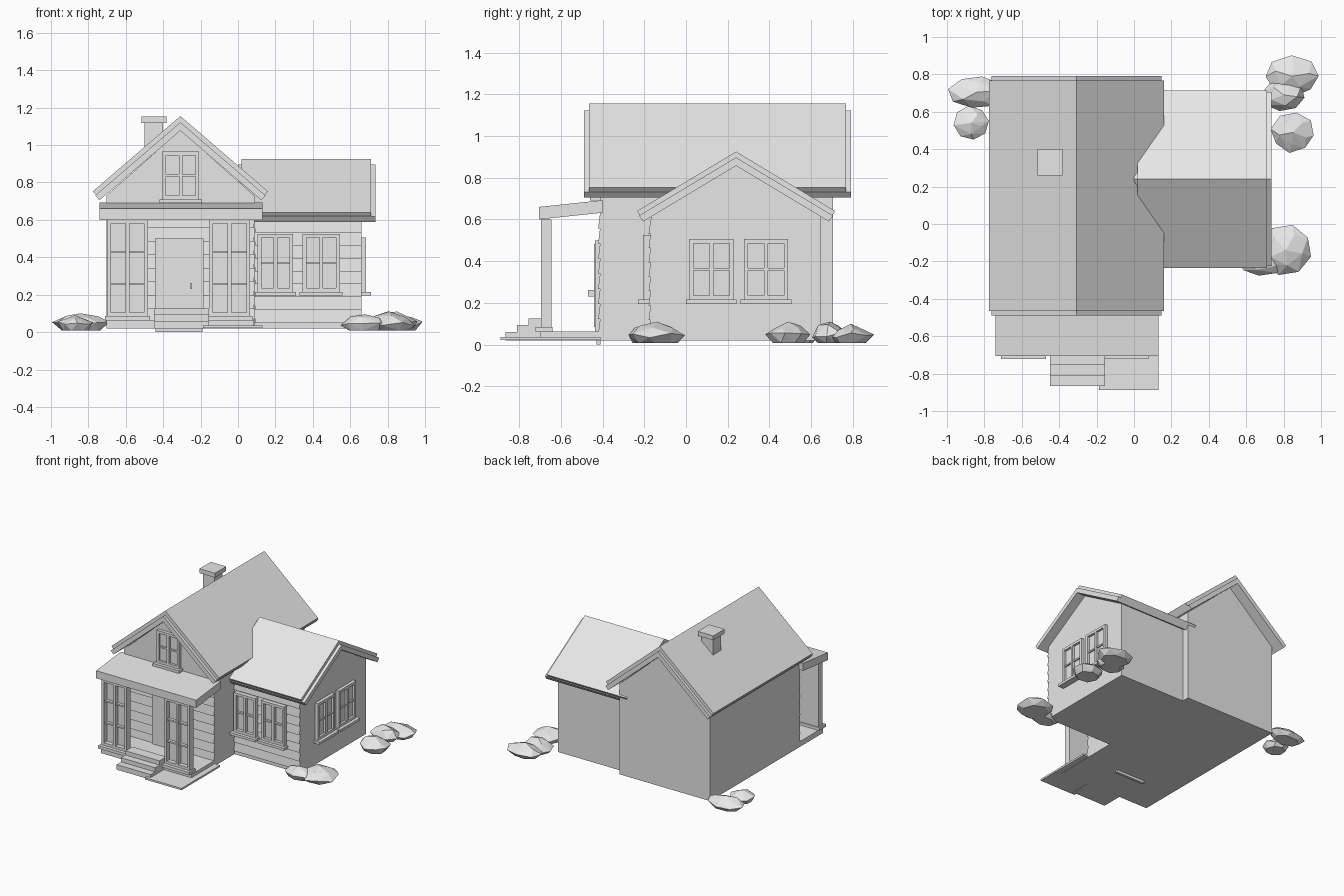
import bpy, bmesh, math, random
from mathutils import Matrix, Vector

old = bpy.data.objects.get("Cube")
if old:
    bpy.data.objects.remove(old, do_unlink=True)

paint = bpy.data.materials.new("light_grey")
paint.use_nodes = True
paint.diffuse_color = (0.8, 0.8, 0.8, 1)
paint.node_tree.nodes["Principled BSDF"].inputs["Base Color"].default_value = (0.8, 0.8, 0.8, 1)


def finish(name, bm):
    bmesh.ops.recalc_face_normals(bm, faces=bm.faces[:])
    mesh = bpy.data.meshes.new(name)
    bm.to_mesh(mesh)
    bm.free()
    mesh.materials.append(paint)
    obj = bpy.data.objects.new(name, mesh)
    bpy.context.collection.objects.link(obj)
    return obj


def add_box(bm, x, y, z):
    size = [b - a for a, b in (x, y, z)]
    mid = [(a + b) / 2 for a, b in (x, y, z)]
    m = Matrix.Translation(mid) @ Matrix.Diagonal((*size, 1))
    bmesh.ops.create_cube(bm, size=1, matrix=m)


def box(name, x, y, z):
    bm = bmesh.new()
    add_box(bm, x, y, z)
    return finish(name, bm)


def prism(name, profile, axis, lo, hi):
    """Extrude a (side, z) profile along x or y."""
    bm = bmesh.new()
    put = (lambda s, z, t: (t, s, z)) if axis == "x" else (lambda s, z, t: (s, t, z))
    face = bm.faces.new([bm.verts.new(put(s, z, lo)) for s, z in profile])
    new = bmesh.ops.extrude_face_region(bm, geom=[face])["geom"]
    step = Vector(put(0, 0, hi - lo))
    bmesh.ops.translate(bm, vec=step, verts=[v for v in new if isinstance(v, bmesh.types.BMVert)])
    return finish(name, bm)


def gable_layer(name, axis, mid, ridge, slope, half, thick, lo, hi):
    """Chevron shaped roof layer, its thickness measured vertically."""
    eave = ridge - slope * half
    k = 0.5 * thick
    prism(name, [(mid - half, eave), (mid, ridge), (mid + half, eave),
                 (mid + half - k, eave - thick + slope * k), (mid, ridge - thick),
                 (mid - half + k, eave - thick + slope * k)], axis, lo, hi)


def house_walls(name, axis, mid, half, eave, ridge, lo, hi):
    prism(name, [(mid - half, 0.02), (mid + half, 0.02), (mid + half, eave),
                 (mid, ridge), (mid - half, eave)], axis, lo, hi)


def window(name, side, plane, u, z, rows=2, depth=0.025, sill=True):
    """Framed window with glazing bars; side is front (-y) or side (+x)."""
    bm = bmesh.new()

    def part(a, b, c, d, inner, outer):
        if side == "front":
            add_box(bm, (a, b), (plane - outer, plane - inner), (c, d))
        else:
            add_box(bm, (plane + inner, plane + outer), (a, b), (c, d))

    (a, b), (c, d) = u, z
    f, mid = 0.02, (a + b) / 2
    part(a + f, b - f, c + f, d - f, 0, depth * 0.3)
    for lo, hi in ((a, a + f), (b - f, b), (mid - 0.01, mid + 0.01)):
        part(lo, hi, c, d, 0, depth)
    for lo, hi in ((c, c + f), (d - f, d)):
        part(a, b, lo, hi, 0, depth)
    for i in range(1, rows):
        h = c + (d - c) * i / rows
        part(a + f, b - f, h - 0.006, h + 0.006, 0, depth * 0.75)
    if sill:
        part(a - 0.015, b + 0.015, c - 0.02, c, 0, depth + 0.025)
    finish(name, bm)


def siding(name, x, plane, z0, z1, rows):
    """Overlapping boards, each thicker at its lower edge."""
    h = (z1 - z0) / rows
    for i in range(rows):
        z = z0 + i * h
        prism(f"{name}_{i + 1}", [(plane, z), (plane - 0.011, z), (plane - 0.002, z + h),
                                  (plane, z + h)], "x", *x)


# Main house and side wing
MID, BACK, FRONT = -0.308, 0.705, -0.41
house_walls("main_walls", "y", MID, 0.395, 0.73, 1.08, FRONT, BACK)
house_walls("wing_walls", "x", 0.24, 0.408, 0.615, 0.86, 0.0, 0.66)
siding("main_siding", (-0.70, 0.085), FRONT, 0.05, 0.63, 8)
siding("wing_siding", (0.09, 0.66), -0.168, 0.05, 0.60, 8)

# Layered roofs
gable_layer("main_roof", "y", MID, 1.155, 0.86, 0.468, 0.035, -0.465, 0.767)
gable_layer("main_roof_trim", "y", MID, 1.122, 0.86, 0.455, 0.045, -0.49, 0.79)
gable_layer("wing_roof", "x", 0.24, 0.925, 0.6, 0.475, 0.03, 0.02, 0.712)
gable_layer("wing_roof_trim", "x", 0.24, 0.897, 0.6, 0.465, 0.04, 0.0, 0.735)

# Chimney
box("chimney_stack", (-0.50, -0.40), (0.28, 0.38), (0.90, 1.12))
box("chimney_cap", (-0.517, -0.383), (0.26, 0.40), (1.118, 1.153))

# Porch
prism("porch_roof", [(-0.705, 0.60), (-0.705, 0.66), (-0.40, 0.692), (-0.40, 0.632)],
      "x", -0.74, 0.13)
box("porch_floor", (-0.703, 0.085), (-0.70, FRONT), (0.02, 0.062))
for label, a, b in (("left", -0.70, -0.482), ("right", -0.155, 0.065)):
    window(f"porch_screen_{label}", "front", -0.645, (a, b), (0.085, 0.60), 3, 0.05, False)
    box(f"porch_screen_base_{label}", (a - 0.012, b + 0.012), (-0.722, -0.64), (0.062, 0.085))
for i in range(3):
    box(f"step_{i + 1}", (-0.45, -0.155), (-0.865 + 0.055 * i, -0.67), (0.02, 0.06 + 0.033 * i))
box("path_slab", (-0.187, 0.13), (-0.888, FRONT), (0.022, 0.036))

# Door
box("door_frame", (-0.445, -0.185), (-0.435, FRONT), (0.062, 0.50))
box("door_panel", (-0.428, -0.202), (-0.442, FRONT), (0.085, 0.483))
box("door_handle", (-0.255, -0.245), (-0.47, -0.44), (0.23, 0.262))

# Windows
window("gable_window", "front", FRONT, (-0.405, -0.208), (0.71, 0.965))
for i, u in enumerate(((0.105, 0.295), (0.345, 0.545))):
    window(f"wing_front_window_{i + 1}", "front", -0.17, u, (0.215, 0.525), 2, 0.035)
for i, u in enumerate(((0.015, 0.228), (0.277, 0.49))):
    window(f"wing_side_window_{i + 1}", "side", 0.66, u, (0.215, 0.505))

# Low faceted bushes
random.seed(4)
bushes = [(-0.84, 0.705, 0.155, 0.09, 0.10), (-0.87, 0.54, 0.10, 0.095, 0.09),
          (0.845, 0.79, 0.15, 0.11, 0.10), (0.80, 0.69, 0.12, 0.09, 0.11),
          (0.85, 0.49, 0.12, 0.11, 0.11), (0.81, -0.14, 0.145, 0.14, 0.11),
          (0.68, -0.20, 0.13, 0.08, 0.095)]
for n, (x, y, rx, ry, top) in enumerate(bushes):
    bm = bmesh.new()
    for count, scale, z in ((7, 0.72, 0.008), (8, 1.0, 0.045), (5, 0.62, top - 0.02)):
        turn = random.random()
        for i in range(count):
            t = math.tau * (i + turn) / count
            r = scale * random.uniform(0.92, 1.02)
            lift = 0 if count == 7 else random.uniform(-0.012, 0.012)
            bm.verts.new((x + rx * r * math.cos(t), y + ry * r * math.sin(t), z + lift))
    bm.verts.new((x, y, top))
    bmesh.ops.convex_hull(bm, input=bm.verts[:])
    finish(f"bush_{n + 1}", bm)

# Small footing that meets the ground
box("porch_footing", (-0.44, -0.19), (-0.43, FRONT), (0.0, 0.03))
